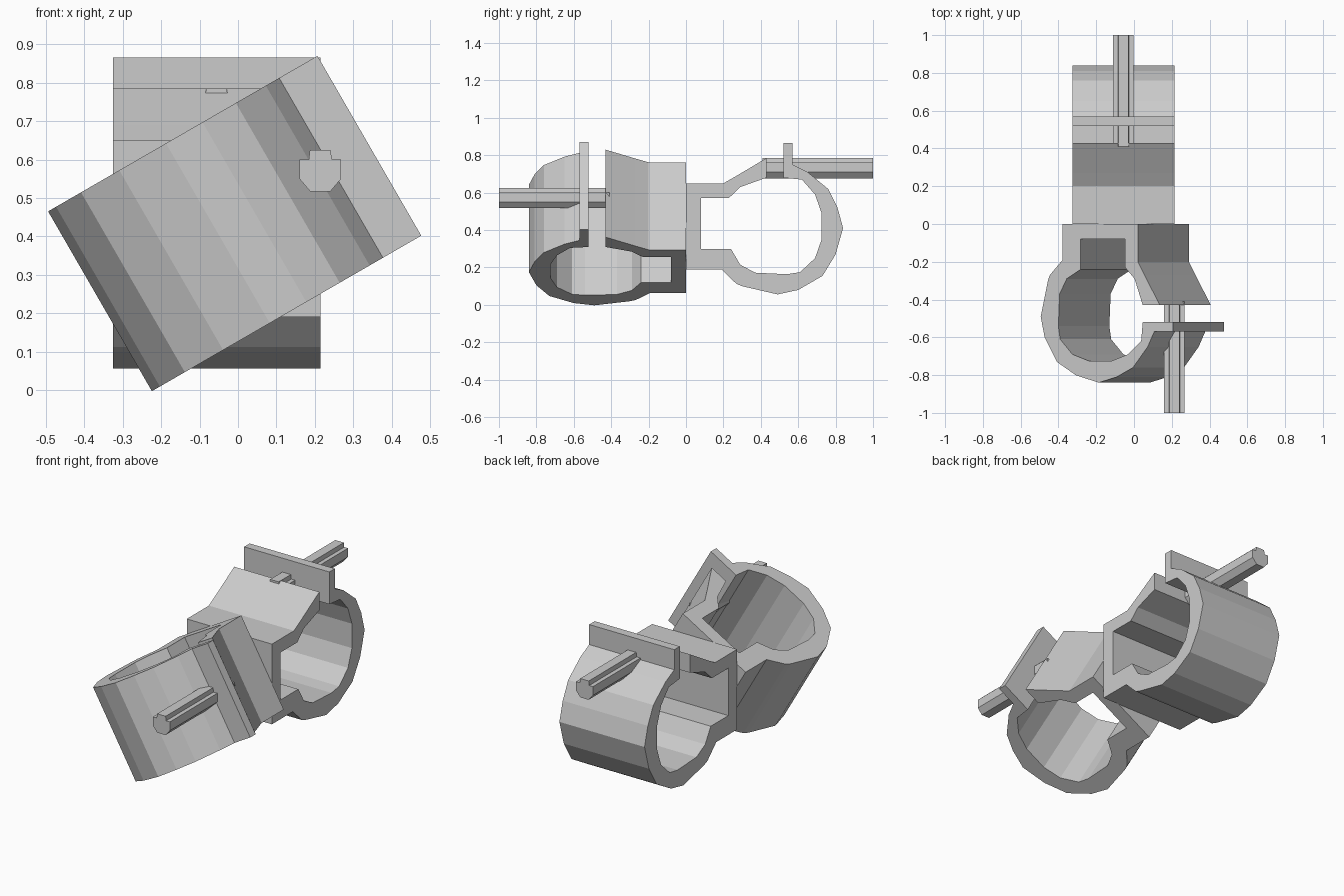
import bpy, bmesh
from math import radians
from mathutils import Matrix

if "Cube" in bpy.data.objects:
    bpy.data.objects.remove(bpy.data.objects["Cube"])


def prism(name, pts, to3d, lo, hi, xform=Matrix()):
    """Extrude a 2D outline between lo and hi, then transform it."""
    bm = bmesh.new()
    face = bm.faces.new([bm.verts.new(to3d(a, b, lo)) for a, b in pts])
    new = bmesh.ops.extrude_face_region(bm, geom=[face])['geom']
    delta = to3d(0, 0, hi - lo)
    bmesh.ops.translate(bm, vec=delta, verts=[v for v in new if isinstance(v, bmesh.types.BMVert)])
    bmesh.ops.transform(bm, matrix=xform, verts=bm.verts)
    bmesh.ops.triangulate(bm, faces=[f for f in bm.faces if len(f.verts) > 4])
    bmesh.ops.recalc_face_normals(bm, faces=bm.faces)
    me = bpy.data.meshes.new(name)
    bm.to_mesh(me)
    bm.free()
    ob = bpy.data.objects.new(name, me)
    bpy.context.collection.objects.link(ob)
    return ob


# Open C-shaped clamp section (y, z): outer base and jaw, inner wall, flange, outer ring
clamp = [
    (0, .19), (0, .65), (.20, .65), (.27, .69), (.43, .785),
    (.43, .68), (.29, .63), (.23, .572), (.08, .572), (.08, .30),
    (.24, .30), (.29, .215), (.37, .172), (.54, .164), (.61, .175),
    (.69, .25), (.725, .35), (.725, .49), (.69, .59), (.62, .67), (.52, .68),
    (.52, .865), (.57, .865), (.57, .75), (.65, .71), (.76, .62),
    (.81, .52), (.84, .41), (.80, .27), (.73, .155), (.60, .08),
    (.49, .056), (.30, .10), (.27, .112), (.19, .19)]

# Bolt section (x, z) about its own centre, with a raised ridge on top
bolt = [(-.027, .055), (.027, .055), (.03, .03), (.054, .03), (.054, -.02),
        (.026, -.053), (-.026, -.053), (-.054, -.02), (-.054, .03), (-.03, .03)]

flip = Matrix.Diagonal((1, -1, 1, 1))
pivot = Matrix.Translation((-.055, 0, .407))
swivel = pivot @ Matrix.Rotation(radians(60), 4, 'Y') @ pivot.inverted() @ flip

# Two clamps back to back, the front one swivelled
across = lambda y, z, x: (x, y, z)
prism('rear_clamp', clamp, across, -.325, .215)
prism('front_clamp', clamp, across, -.325, .215, swivel)

# Tightening bolts
along = lambda x, z, y: (x, y, z)
for name, x, z, m in (('rear_bolt', -.056, .73, Matrix()), ('front_bolt', .214, .57, flip)):
    prism(name, bolt, along, .41, 1.0, m @ Matrix.Translation((x, 0, z)))
